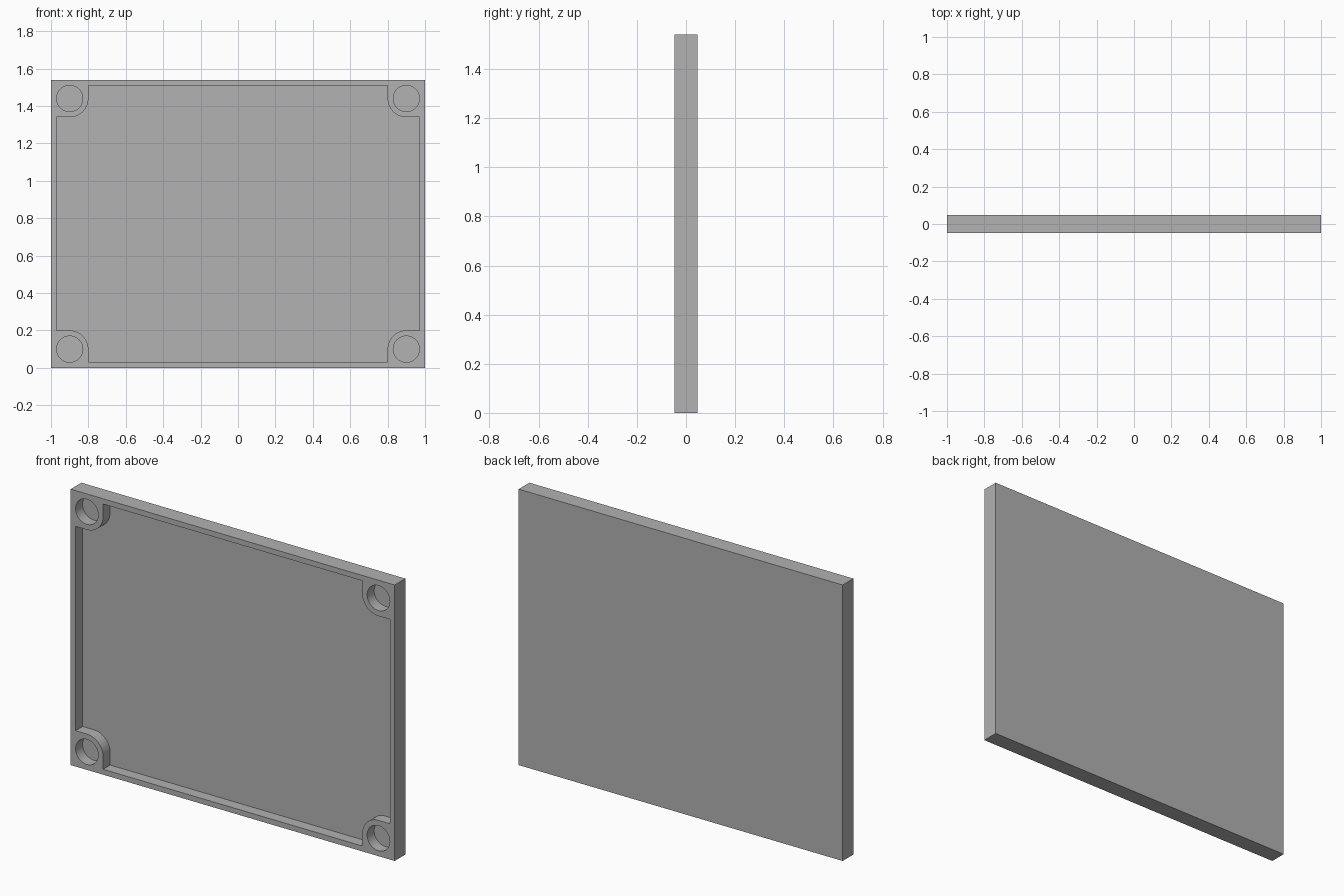
import bpy, bmesh, math
from mathutils import Vector

cube = bpy.data.objects.get("Cube")
if cube:
    bpy.data.objects.remove(cube, do_unlink=True)

WIDTH, HEIGHT, THICK = 2.0, 1.54, 0.094
RIM = 0.03            # wall around the pocket
DEPTH = 0.062         # depth of the pocket and holes
BOSS = 0.10           # corner boss radius and its centre's inset
HOLE = 0.07
FRONT = -THICK / 2

grey = bpy.data.materials.new("mid_grey")
grey.use_nodes = True
colour = (0.445, 0.445, 0.445, 1)
grey.diffuse_color = colour
grey.node_tree.nodes["Principled BSDF"].inputs["Base Color"].default_value = colour


def prism(name, outline, y0, y1):
    """Extrude an (x, z) outline from y0 to y1."""
    bm = bmesh.new()
    face = bm.faces.new([bm.verts.new((x, y0, z)) for x, z in outline])
    grown = bmesh.ops.extrude_face_region(bm, geom=[face])["geom"]
    verts = [v for v in grown if isinstance(v, bmesh.types.BMVert)]
    bmesh.ops.translate(bm, verts=verts, vec=Vector((0, y1 - y0, 0)))
    bmesh.ops.recalc_face_normals(bm, faces=bm.faces)
    mesh = bpy.data.meshes.new(name)
    bm.to_mesh(mesh)
    bm.free()
    mesh.materials.append(grey)
    obj = bpy.data.objects.new(name, mesh)
    bpy.context.collection.objects.link(obj)
    return obj


def arc(cx, cz, r, start, end, steps):
    angles = [math.radians(start + (end - start) * i / steps) for i in range(steps + 1)]
    return [(cx + r * math.cos(a), cz + r * math.sin(a)) for a in angles]


# Plate
w, h = WIDTH / 2, HEIGHT / 2
plate = prism("cover_plate", [(-w, 0), (w, 0), (w, HEIGHT), (-w, HEIGHT)],
              FRONT, THICK / 2)

# Pocket outline: one quarter running round a corner boss, mirrored to all four
bx, bz = w - BOSS, h - BOSS
quarter = ([(w - RIM, bz - BOSS)] + arc(bx, bz, BOSS, 270, 180, 16)
           + [(bx - BOSS, h - RIM)])
outline = []
for sx, sz in ((1, 1), (-1, 1), (-1, -1), (1, -1)):
    points = [(sx * x, h + sz * z) for x, z in quarter]
    outline += points if sx * sz > 0 else points[::-1]
cutters = [prism("pocket_cutter", outline, FRONT - 0.05, FRONT + DEPTH)]

# Blind corner holes
for sx in (-1, 1):
    for sz in (-1, 1):
        ring = arc(sx * bx, h + sz * bz, HOLE, 0, 360, 48)[:-1]
        cutters.append(prism("hole_cutter", ring, FRONT - 0.05, FRONT + DEPTH))

bpy.ops.object.select_all(action="DESELECT")
plate.select_set(True)
bpy.context.view_layer.objects.active = plate
for cutter in cutters:
    cutter.hide_render = True
    cut = plate.modifiers.new("cut", "BOOLEAN")
    cut.operation = "DIFFERENCE"
    cut.solver = "EXACT"
    cut.object = cutter
    bpy.ops.object.modifier_apply(modifier=cut.name)
    bpy.data.objects.remove(cutter, do_unlink=True)

bpy.ops.object.shade_smooth_by_angle(angle=math.radians(30))
